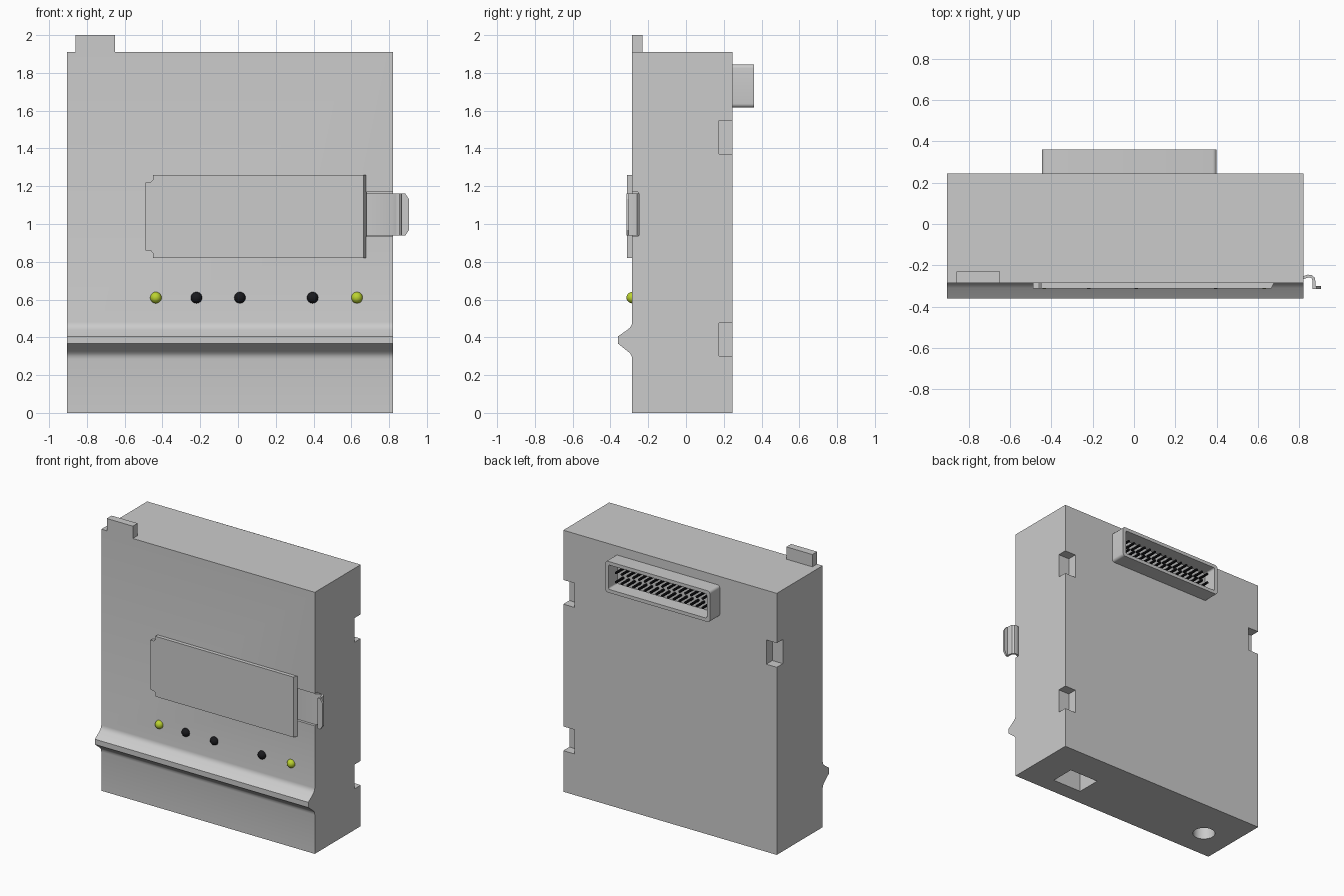
import bpy, bmesh, math
from mathutils import Vector, Matrix

if "Cube" in bpy.data.objects:
    bpy.data.objects.remove(bpy.data.objects["Cube"])


def finish(name, bm, mat=None, smooth=False):
    bmesh.ops.recalc_face_normals(bm, faces=bm.faces)
    me = bpy.data.meshes.new(name)
    bm.to_mesh(me)
    bm.free()
    ob = bpy.data.objects.new(name, me)
    bpy.context.collection.objects.link(ob)
    if mat:
        me.materials.append(mat)
    if smooth:
        bpy.ops.object.select_all(action='DESELECT')
        ob.select_set(True)
        bpy.context.view_layer.objects.active = ob
        bpy.ops.object.shade_smooth_by_angle(angle=math.radians(35))
    return ob


def prism(name, pts, axis, lo, hi, smooth=False):
    """Extrude a 2D outline along an axis; outline uses the other two axes in order."""
    bm = bmesh.new()

    def place(p, t):
        c = list(p)
        c.insert(axis, t)
        return bm.verts.new(c)
    a = [place(p, lo) for p in pts]
    b = [place(p, hi) for p in pts]
    bm.faces.new(a)
    bm.faces.new(b[::-1])
    for i in range(len(pts)):
        j = (i + 1) % len(pts)
        bm.faces.new((a[i], b[i], b[j], a[j]))
    return finish(name, bm, smooth=smooth)


def add_box(bm, x0, x1, y0, y1, z0, z1):
    m = Matrix.Translation(((x0 + x1) / 2, (y0 + y1) / 2, (z0 + z1) / 2))
    bmesh.ops.create_cube(bm, size=1, matrix=m @ Matrix.Diagonal((x1 - x0, y1 - y0, z1 - z0, 1)))


def add_cylinder(bm, centre, r, depth, rot, sides):
    bmesh.ops.create_cone(bm, cap_ends=True, segments=sides, radius1=r, radius2=r,
                          depth=depth, matrix=Matrix.Translation(centre) @ rot)


def rounded_rect(x0, x1, z0, z1, r, n=5):
    pts = []
    for k, (cx, cz) in enumerate(((x1 - r, z1 - r), (x0 + r, z1 - r), (x0 + r, z0 + r), (x1 - r, z0 + r))):
        for i in range(n + 1):
            a = math.pi / 2 * (k + i / n)
            pts.append((cx + r * math.cos(a), cz + r * math.sin(a)))
    return pts


def ribbon(path, t):
    """Outline of a strip of thickness t following a centreline."""
    left, right = [], []
    for i, p in enumerate(path):
        d = Vector(path[min(i + 1, len(path) - 1)]) - Vector(path[max(i - 1, 0)])
        n = Vector((-d.y, d.x)).normalized() * t / 2
        left.append(tuple(Vector(p) + n))
        right.append(tuple(Vector(p) - n))
    return left + right[::-1]


def cut(ob, cutter):
    cutter.hide_render = True
    mod = ob.modifiers.new("cut", 'BOOLEAN')
    mod.operation = 'DIFFERENCE'
    mod.solver = 'EXACT'
    mod.object = cutter
    bpy.context.view_layer.objects.active = ob
    bpy.ops.object.modifier_apply(modifier=mod.name)
    bpy.data.objects.remove(cutter)


def material(name, rgb):
    m = bpy.data.materials.new(name)
    m.diffuse_color = (*rgb, 1)
    m.use_nodes = True
    m.node_tree.nodes["Principled BSDF"].inputs["Base Color"].default_value = m.diffuse_color
    return m


black = material("black", (0.01, 0.01, 0.012))
lime = material("lime", (0.5, 0.65, 0.03))
X0, X1, F, B, H = -0.905, 0.82, -0.285, 0.245, 1.91

# housing with the front ridge in its side profile
body = prism("housing", [(F, 0), (B, 0), (B, H), (F, H), (F, 0.48), (-0.288, 0.465), (-0.297, 0.451),
                         (-0.31, 0.44), (-0.36, 0.405), (-0.36, 0.367), (-0.31, 0.327),
                         (-0.297, 0.316), (-0.288, 0.302), (F, 0.285)], 0, X0, X1)

# edge notches, latch recess and bottom sockets
bm = bmesh.new()
for z in (0.30, 1.37):
    add_box(bm, X1 - 0.09, X1 + 0.1, 0.175, B + 0.1, z, z + 0.177)
add_box(bm, X0 - 0.1, X0 + 0.085, 0.175, B + 0.1, 1.37, 1.547)
add_box(bm, 0.665, X1 + 0.1, F - 0.1, -0.255, 0.935, 1.17)
add_box(bm, 0.345, 0.58, -0.163, 0.017, -0.1, 0.3)
add_cylinder(bm, (-0.676, -0.06, 0.1), 0.076, 0.4, Matrix(), 32)
cut(body, finish("housing_cutter", bm))
bpy.ops.object.select_all(action='DESELECT')
body.select_set(True)
bpy.context.view_layer.objects.active = body
bpy.ops.object.shade_smooth_by_angle(angle=math.radians(35))

# locating tab on the top edge
bm = bmesh.new()
add_box(bm, -0.86, -0.65, F, -0.23, H - 0.01, 2.0)
finish("top_tab", bm)

# front cover plate with stepped left corners and sloped right end
plate = prism("cover_plate", [(-0.49, 0.86), (-0.46, 0.857), (-0.45, 0.845), (-0.45, 0.82), (0.68, 0.82),
                              (0.68, 1.26), (-0.45, 1.26), (-0.45, 1.235), (-0.46, 1.223), (-0.49, 1.22)],
              1, -0.312, F + 0.002)
for v in plate.data.vertices:
    if v.co.x > 0.67 and v.co.y < -0.3:
        v.co.x = 0.665

# spring latch and its finger lip
latch_path = [(0.665, -0.264), (0.815, -0.264), (0.83, -0.256), (0.843, -0.2525), (0.858, -0.2535),
              (0.869, -0.263), (0.872, -0.28), (0.872, -0.312)]
prism("latch_strip", ribbon(latch_path, 0.014), 2, 0.938, 1.162, True)
prism("latch_lip", [(0.865, 0.938), (0.885, 0.938), (0.905, 0.968), (0.905, 1.132), (0.885, 1.162),
                    (0.865, 1.162)], 1, -0.316, -0.301)

# indicator domes
for i, (x, mat) in enumerate(((-0.435, lime), (-0.22, black), (0.01, black), (0.395, black), (0.63, lime))):
    bm = bmesh.new()
    bmesh.ops.create_uvsphere(bm, u_segments=24, v_segments=12, radius=0.03,
                              matrix=Matrix.Translation((x, F, 0.61)))
    finish(f"indicator_{i + 1}", bm, mat, True)

# rear connector shell
shell = prism("connector_shell", rounded_rect(-0.445, 0.40, 1.617, 1.845, 0.02), 1, B - 0.005, 0.36, True)
cut(shell, prism("shell_cutter", rounded_rect(-0.42, 0.375, 1.642, 1.82, 0.012), 1, B + 0.01, 0.5))

# connector pins, two rows
bm = bmesh.new()
for row, z in enumerate((1.697, 1.765)):
    for i in range(16):
        add_cylinder(bm, (-0.372 + 0.0467 * i, 0.295, z), 0.009, 0.09,
                     Matrix.Rotation(math.pi / 2, 4, 'X'), 10)
finish("connector_pins", bm, black, True)
